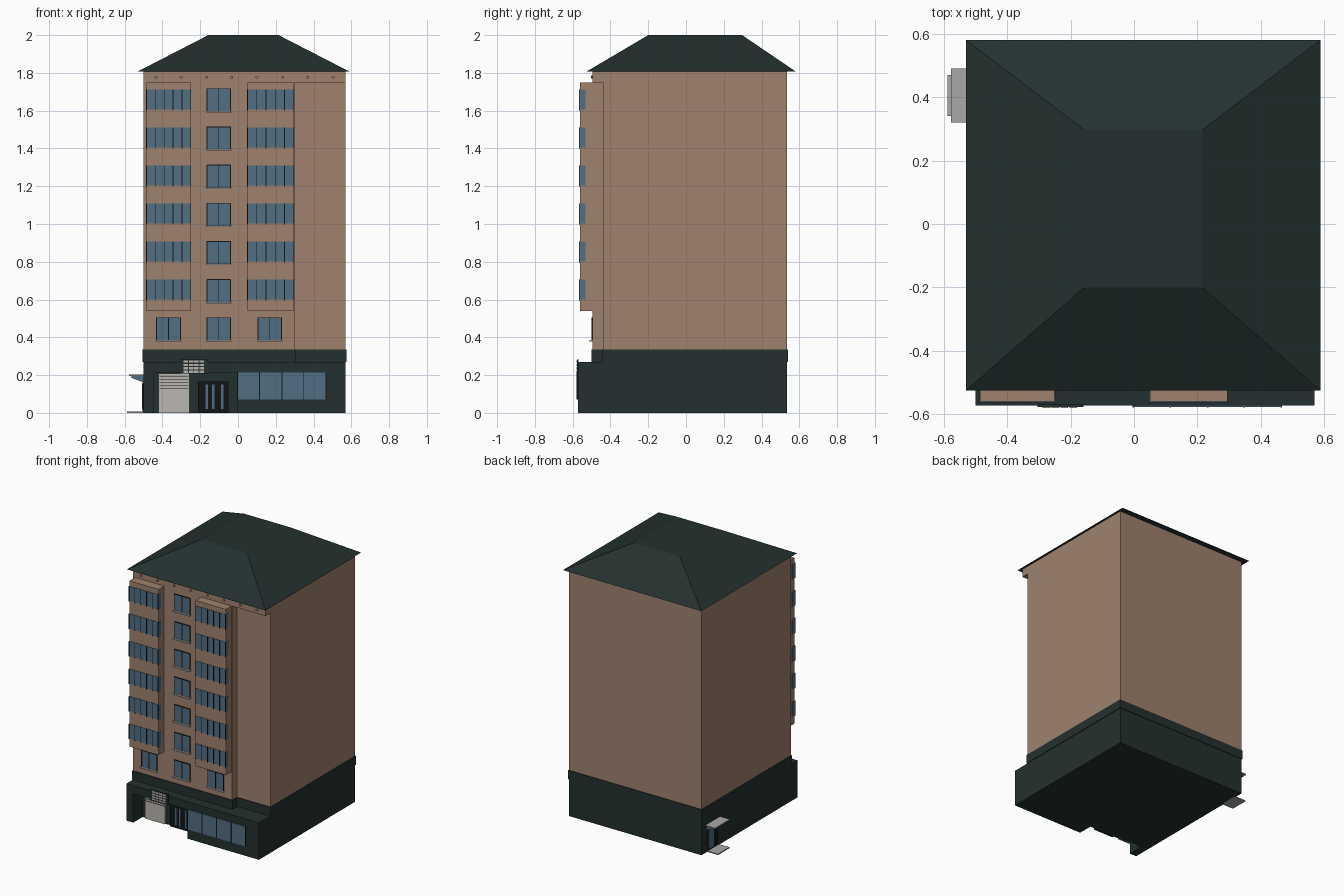
import bpy, bmesh, math
from mathutils import Matrix

if "Cube" in bpy.data.objects:
    bpy.data.objects.remove(bpy.data.objects["Cube"])


def material(name, rgb):
    m = bpy.data.materials.new(name)
    m.diffuse_color = (*rgb, 1)
    m.use_nodes = True
    m.node_tree.nodes["Principled BSDF"].inputs["Base Color"].default_value = m.diffuse_color
    return m


TAN = material("tan wall", (0.342, 0.223, 0.155))
DARK = material("dark green", (0.017, 0.030, 0.029))
GLASS = material("blue glass", (0.084, 0.156, 0.223))
PALE = material("pale shutter", (0.50, 0.47, 0.44))
GREY = material("grey concrete", (0.40, 0.39, 0.39))
BLACK = material("black frame", (0.006, 0.007, 0.008))


def finish(name, bm, mat):
    bmesh.ops.recalc_face_normals(bm, faces=bm.faces)
    me = bpy.data.meshes.new(name)
    bm.to_mesh(me)
    bm.free()
    me.materials.append(mat)
    ob = bpy.data.objects.new(name, me)
    bpy.context.collection.objects.link(ob)
    return ob


def add_box(bm, x0, x1, y0, y1, z0, z1):
    vs = bmesh.ops.create_cube(bm, size=1)["verts"]
    for v in vs:
        v.co = (x0 if v.co.x < 0 else x1, y0 if v.co.y < 0 else y1,
                z0 if v.co.z < 0 else z1)
    return vs


def boxes(name, mat, *items):
    bm = bmesh.new()
    for b in items:
        add_box(bm, *b)
    return finish(name, bm, mat)


def cut(ob, *b):
    c = boxes(ob.name + "_cutter", ob.data.materials[0], b)
    c.hide_render = True
    c.hide_viewport = True
    m = ob.modifiers.new("cut", "BOOLEAN")
    m.operation = "DIFFERENCE"
    m.solver = "EXACT"
    m.object = c


# Ground floor with the recessed entrance
base = boxes("ground_floor", DARK, (-0.50, 0.57, -0.573, 0.535, 0, 0.27))
cut(base, -0.445, -0.005, -0.7, -0.465, -0.1, 0.212)

# Dark band and tan tower, both stepped back at the right front
band = boxes("band", DARK, (-0.505, 0.575, -0.50, 0.54, 0.27, 0.335))
cut(band, 0.305, 0.7, -0.7, -0.445, 0.2, 0.5)
tower = boxes("tower", TAN, (-0.50, 0.57, -0.495, 0.535, 0.335, 1.81))
cut(tower, 0.30, 0.7, -0.7, -0.44, 0.2, 1.75)

# Hipped roof with a flat top
bm = bmesh.new()
for v in add_box(bm, -0.53, 0.588, -0.525, 0.58, 1.808, 2.0):
    if v.co.z > 1.9:
        v.co.x = -0.157 if v.co.x < 0 else 0.215
        v.co.y = -0.20 if v.co.y < 0 else 0.297
finish("roof", bm, DARK)

# Round vents under the eaves
bm = bmesh.new()
for i in range(8):
    t = Matrix.Translation((-0.435 + i * 0.134, -0.497, 1.777)) @ Matrix.Rotation(math.pi / 2, 4, "X")
    bmesh.ops.create_cone(bm, cap_ends=True, segments=10, radius1=0.008,
                          radius2=0.008, depth=0.012, matrix=t)
finish("eave_vents", bm, TAN)

# Two projecting bays with wraparound window strips
for side, x0, x1 in (("left", -0.485, -0.25), ("right", 0.05, 0.295)):
    boxes(side + "_bay", TAN, (x0, x1, -0.56, -0.44 if side == "right" else -0.49, 0.54, 1.75))
    panes, bars = [], []
    for i in range(6):
        z0 = 0.60 + i * 0.201
        z1 = z0 + 0.107
        panes.append((x0 - 0.002, x1 + 0.002, -0.563, -0.533, z0, z1))
        for k in range(6):
            x = x0 + (x1 - x0) * k / 5
            bars.append((x - 0.002, x + 0.002, -0.566, -0.56, z0 - 0.004, z1))
    boxes(side + "_bay_windows", GLASS, *panes)
    boxes(side + "_bay_mullions", BLACK, *bars)

# Paired casement windows with sills
spots = [(-0.102, 0.385 + i * 0.202) for i in range(7)] + [(-0.368, 0.385), (0.168, 0.385)]
panes, bars, sills = [], [], []
for x, z in spots:
    panes.append((x - 0.063, x + 0.063, -0.498, -0.49, z, z + 0.12))
    for d in (-0.063, 0, 0.063):
        bars.append((x + d - 0.0025, x + d + 0.0025, -0.501, -0.49, z, z + 0.12))
    bars.append((x - 0.063, x + 0.063, -0.501, -0.49, z + 0.117, z + 0.121))
    sills.append((x - 0.068, x + 0.068, -0.512, -0.49, z - 0.007, z + 0.001))
boxes("casement_glass", GLASS, *panes)
boxes("casement_frames", BLACK, *bars)
boxes("window_sills", PALE, *sills)

# Long shop window with mullions
boxes("shop_window", GLASS, (-0.002, 0.465, -0.577, -0.57, 0.07, 0.215))
boxes("shop_mullions", BLACK,
      *[(x - 0.0025, x + 0.0025, -0.579, -0.57, 0.07, 0.215)
        for x in (-0.002, 0.115, 0.232, 0.348, 0.465)])

# Shutter with slats, and glazed entrance doors in the recess
boxes("shutter", PALE, (-0.42, -0.258, -0.475, -0.46, 0, 0.209))
boxes("shutter_slats", BLACK,
      *[(-0.415, -0.263, -0.477, -0.47, z, z + 0.003) for z in (0.13, 0.145, 0.16, 0.175, 0.19)])
boxes("entrance_doors", BLACK, (-0.212, -0.05, -0.48, -0.46, 0, 0.165))
boxes("entrance_glass", GLASS,
      *[(x - 0.006, x + 0.006, -0.483, -0.475, 0.02, 0.15) for x in (-0.165, -0.131, -0.083)])

# Plain slatted panel above the entrance
boxes("entrance_panel", DARK, (-0.305, -0.16, -0.578, -0.57, 0.208, 0.282))
boxes("panel_strips", PALE,
      *[(-0.288 + c * 0.028, -0.264 + c * 0.028, -0.581, -0.575, 0.212 + r * 0.018, 0.224 + r * 0.018)
        for c in range(4) for r in range(4)])

# Side door with canopy, brackets and step on the left wall
boxes("side_canopy", GREY, (-0.578, -0.49, 0.32, 0.49, 0.194, 0.202))
bm = bmesh.new()
for v in add_box(bm, -0.565, -0.495, 0.335, 0.475, 0.16, 0.194):
    if v.co.x < -0.53 and v.co.z < 0.18:
        v.co.z = 0.186
finish("canopy_soffit", bm, GLASS)
boxes("side_step", GREY, (-0.588, -0.49, 0.34, 0.47, 0, 0.008))
boxes("side_door", BLACK, (-0.505, -0.495, 0.345, 0.465, 0.008, 0.16))
boxes("side_door_glass", GLASS, (-0.508, -0.50, 0.405, 0.46, 0.02, 0.155))
